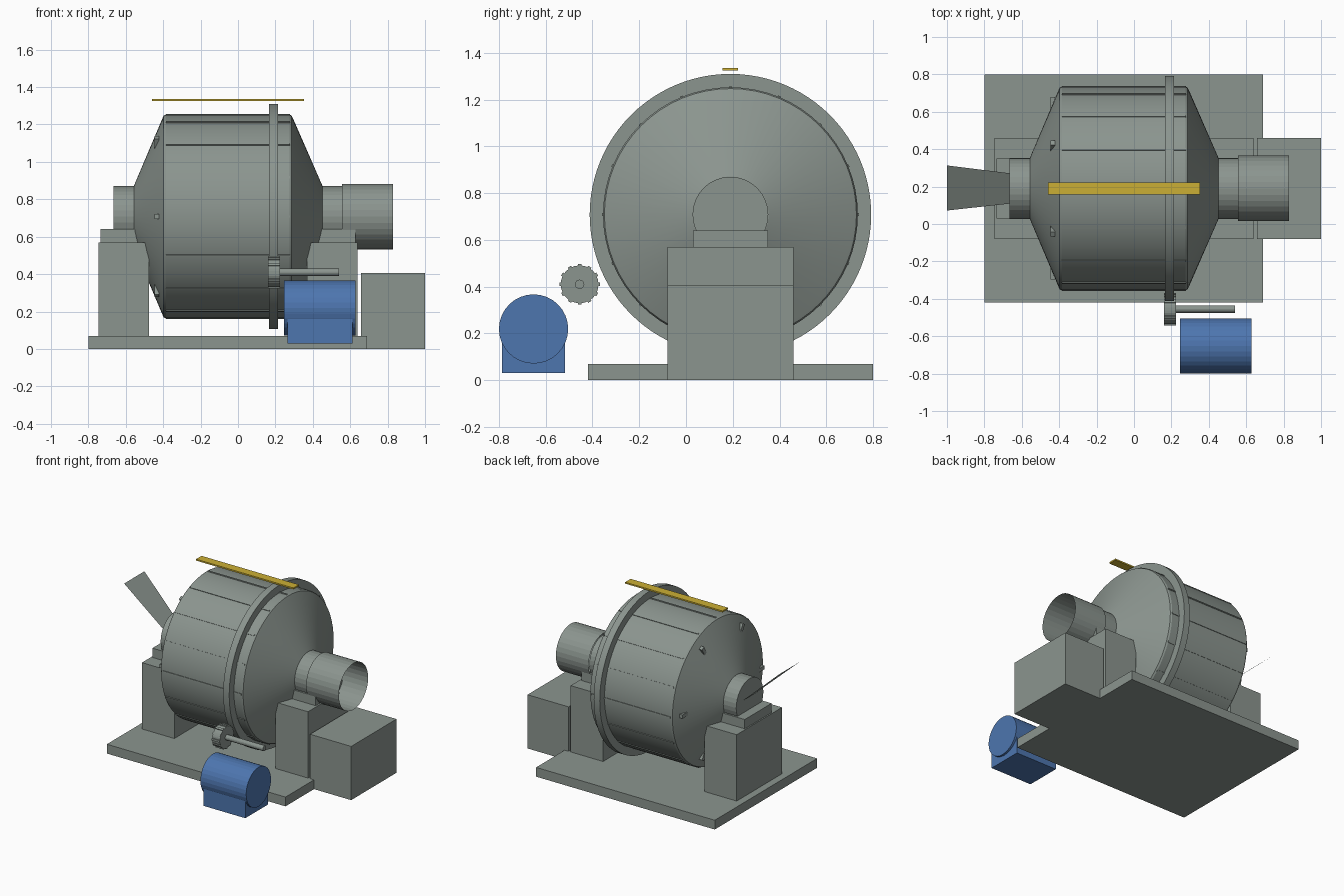
import bpy, bmesh, math
from mathutils import Matrix, Vector

if "Cube" in bpy.data.objects:
    bpy.data.objects.remove(bpy.data.objects["Cube"])

AY, AZ = 0.19, 0.708          # mill axis (runs along x)


def material(name, rgb):
    m = bpy.data.materials.new(name)
    m.diffuse_color = (*rgb, 1)
    m.use_nodes = True
    m.node_tree.nodes["Principled BSDF"].inputs["Base Color"].default_value = m.diffuse_color
    return m


GREY = material("machine grey", (0.26, 0.30, 0.275))
BLUE = material("motor blue", (0.075, 0.18, 0.43))
YELLOW = material("safety yellow", (0.60, 0.43, 0.035))


def finish(name, bm, mat, smooth=False):
    bmesh.ops.recalc_face_normals(bm, faces=bm.faces)
    me = bpy.data.meshes.new(name)
    bm.to_mesh(me)
    bm.free()
    me.materials.append(mat)
    ob = bpy.data.objects.new(name, me)
    bpy.context.collection.objects.link(ob)
    if smooth:
        bpy.ops.object.select_all(action='DESELECT')
        ob.select_set(True)
        bpy.context.view_layer.objects.active = ob
        bpy.ops.object.shade_smooth_by_angle(angle=math.radians(15))
    return ob


def add_box(bm, lo, hi, matrix=Matrix()):
    lo, hi = Vector(lo), Vector(hi)
    size = hi - lo
    m = matrix @ Matrix.Translation((lo + hi) / 2) @ Matrix.Diagonal((*size, 1))
    bmesh.ops.create_cube(bm, size=1, matrix=m)


def box(name, lo, hi, mat=GREY):
    bm = bmesh.new()
    add_box(bm, lo, hi)
    return finish(name, bm, mat)


def add_lathe(bm, profile, y, z, n, caps=True):
    """Revolve (x, radius) points about an axis along x."""
    rings = [[bm.verts.new((x, y + r * math.sin(2 * math.pi * i / n),
                            z + r * math.cos(2 * math.pi * i / n)))
              for i in range(n)] for x, r in profile]
    for a, b in zip(rings, rings[1:]):
        for i in range(n):
            j = (i + 1) % n
            bm.faces.new((a[i], a[j], b[j], b[i]))
    if caps:
        bm.faces.new(rings[0])
        bm.faces.new(rings[-1])


def lathe(name, profile, y=AY, z=AZ, n=32, mat=GREY, caps=True, smooth=False):
    bm = bmesh.new()
    add_lathe(bm, profile, y, z, n, caps)
    return finish(name, bm, mat, smooth)


def radial_boxes(bm, count, lo, hi, y, z):
    """Repeat a box (z = radial direction) around the x axis at (y, z)."""
    for i in range(count):
        m = Matrix.Translation((0, y, z)) @ Matrix.Rotation(2 * math.pi * i / count, 4, 'X')
        add_box(bm, lo, hi, m)


# foundation, bearing pedestals and discharge box
box("base_slab", (-0.80, -0.42, 0), (0.69, 0.80, 0.07))
box("discharge_box", (0.657, -0.08, 0), (1.0, 0.46, 0.405))
for side, x0, x1, c0, c1 in (("left", -0.745, -0.475, -0.735, -0.52),
                             ("right", 0.37, 0.64, 0.415, 0.627)):
    box(side + "_pedestal", (x0, -0.08, 0.07), (x1, 0.46, 0.57))
    box(side + "_bearing_block", (c0, 0.03, 0.57), (c1, 0.35, 0.64))

# drum shell with conical ends
lathe("drum", [(-0.557, 0.163), (-0.403, 0.527), (-0.397, 0.539), (-0.385, 0.545),
               (0.275, 0.545), (0.287, 0.539), (0.293, 0.527), (0.452, 0.163)],
      n=64, smooth=True)
lathe("feed_trunnion", [(-0.665, 0.162), (-0.54, 0.162)])
lathe("discharge_trunnion", [(0.44, 0.162), (0.56, 0.162)])
lathe("discharge_screen", [(0.557, 0.175), (0.83, 0.175)], caps=False)
lathe("girth_gear", [(0.165, 0.602), (0.215, 0.602)], n=96, smooth=True)

# liner strips along the shell
bm = bmesh.new()
radial_boxes(bm, 16, (-0.385, -0.006, 0.535), (0.277, 0.006, 0.549), AY, AZ)
finish("shell_strips", bm, GREY)

# lugs on the feed cone
bm = bmesh.new()
for i in range(6):
    m = (Matrix.Translation((0, AY, AZ))
         @ Matrix.Rotation(math.radians(30 + 60 * i), 4, 'X'))
    add_box(bm, (-0.446, -0.014, 0.41), (-0.422, 0.014, 0.488), m)
finish("cone_lugs", bm, GREY)

# sheet metal feed chute
bm = bmesh.new()
bm.faces.new([bm.verts.new(p) for p in ((-1.0, 0.072, 1.04), (-0.655, 0.11, 0.725),
                                        (-0.655, 0.27, 0.725), (-1.0, 0.313, 1.04))])
finish("feed_chute", bm, GREY)

# drive pinion with teeth, and its shaft
PY, PZ = -0.455, 0.41
bm = bmesh.new()
add_lathe(bm, [(0.16, 0.081), (0.225, 0.081)], PY, PZ, 24)
radial_boxes(bm, 12, (0.16, -0.008, 0.07), (0.225, 0.008, 0.087), PY, PZ)
finish("drive_pinion", bm, GREY)
lathe("pinion_shaft", [(0.20, 0.02), (0.54, 0.02)], y=PY, z=PZ, n=16)

# motor
lathe("motor_body", [(0.247, 0.148), (0.628, 0.148)], y=-0.652, z=0.219, n=32, mat=BLUE)
box("motor_foot", (0.265, -0.787, 0.03), (0.612, -0.517, 0.20), BLUE)

# yellow guard strip above the drum
box("guard_strip", (-0.46, 0.157, 1.325), (0.352, 0.222, 1.336), YELLOW)
